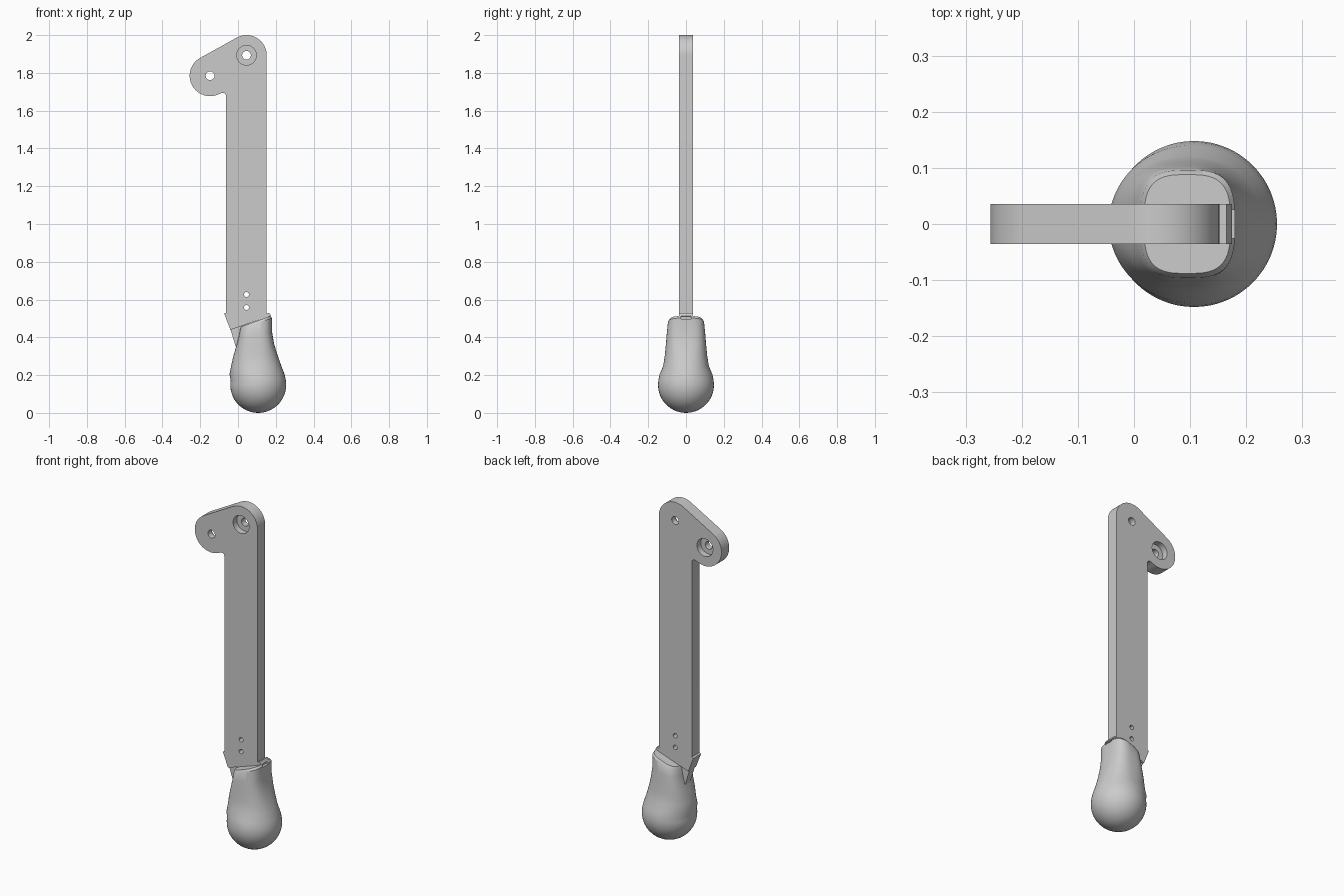
import bpy, bmesh
from math import sin, cos, pi, radians

cube = bpy.data.objects.get("Cube")
if cube:
    bpy.data.objects.remove(cube, do_unlink=True)

grey = bpy.data.materials.new("plain grey")
grey.use_nodes = True
grey.diffuse_color = (0.6, 0.6, 0.6, 1)
grey.node_tree.nodes["Principled BSDF"].inputs["Base Color"].default_value = (0.6, 0.6, 0.6, 1)


def finish(name, bm):
    bmesh.ops.recalc_face_normals(bm, faces=bm.faces)
    mesh = bpy.data.meshes.new(name)
    bm.to_mesh(mesh)
    bm.free()
    mesh.materials.append(grey)
    ob = bpy.data.objects.new(name, mesh)
    bpy.context.collection.objects.link(ob)
    return ob


def extrude_profile(name, points, y0, y1):
    bm = bmesh.new()
    face = bm.faces.new([bm.verts.new((x, y0, z)) for x, z in points])
    new = bmesh.ops.extrude_face_region(bm, geom=[face])["geom"]
    bmesh.ops.translate(bm, vec=(0, y1 - y0, 0),
                        verts=[v for v in new if isinstance(v, bmesh.types.BMVert)])
    return finish(name, bm)


def arc(cx, cz, r, a0, a1, n):
    angles = [radians(a0 + (a1 - a0) * i / n) for i in range(n + 1)]
    return [(cx + r * cos(a), cz + r * sin(a)) for a in angles]


def select(ob):
    bpy.ops.object.select_all(action="DESELECT")
    ob.select_set(True)
    bpy.context.view_layer.objects.active = ob


def cut(target, cutter):
    cutter.hide_render = True
    mod = target.modifiers.new("cut", "BOOLEAN")
    mod.operation, mod.solver, mod.object = "DIFFERENCE", "EXACT", cutter
    select(target)
    bpy.ops.object.modifier_apply(modifier=mod.name)
    bpy.data.objects.remove(cutter, do_unlink=True)


def drill(target, centre, r, y0=-0.1, y1=0.1):
    cut(target, extrude_profile("drill", arc(*centre, r, 0, 348.75, 31), y0, y1))


# Flat arm with two rounded lugs and a slanted lower end
T = 0.036
pivot, side = (0.045, 1.893), (-0.148, 1.785)
outline = arc(*pivot, 0.107, 0, 120, 20) + arc(*side, 0.108, 120, 295, 28)
outline += [(-0.085, 1.694), (-0.075, 1.694), (-0.067, 1.689), (-0.063, 1.68),
            (-0.063, 0.53), (-0.073, 0.525), (-0.04, 0.44),
            (0.175, 0.513), (0.165, 0.53), (0.152, 0.525)]
arm = extrude_profile("arm", outline, -T, T)
drill(arm, pivot, 0.023)
drill(arm, side, 0.023)
drill(arm, pivot, 0.052, -0.1, 0)
drill(arm, side, 0.052, 0, 0.1)
for z in (0.627, 0.558):
    drill(arm, (0.045, z), 0.013)

# Thin tongue joining the arm to the foot
tongue = extrude_profile("tongue", [(-0.04, 0.442), (-0.01, 0.345), (0.06, 0.345), (0.06, 0.474)],
                         -0.024, 0.024)

# Foot: lofted socket (left x, left z, right x, right z, half depth, squareness)
sections = [
    (0.018, 0.457, 0.172, 0.513, 0.088, 3.2),
    (0.012, 0.445, 0.180, 0.502, 0.096, 3.2),
    (0.004, 0.405, 0.180, 0.430, 0.102, 3.0),
    (-0.010, 0.350, 0.191, 0.365, 0.107, 2.8),
    (-0.025, 0.300, 0.208, 0.310, 0.112, 2.5),
    (-0.037, 0.245, 0.229, 0.250, 0.121, 2.2),
    (-0.045, 0.205, 0.247, 0.203, 0.140, 2.0),
]
# Ball at the bottom of the foot
BX, R = 0.107, 0.148
for i in range(13):
    a = radians(10 - 98 * i / 12)
    z = R + R * sin(a)
    sections.append((BX - R * cos(a), z, BX + R * cos(a), z, R * cos(a), 2))

bm = bmesh.new()
N = 64
rings = []
for xl, zl, xr, zr, hy, n in sections:
    ring = []
    for i in range(N):
        a = 2 * pi * i / N
        u = abs(cos(a)) ** (2 / n) * (1 if cos(a) > 0 else -1)
        v = abs(sin(a)) ** (2 / n) * (1 if sin(a) > 0 else -1)
        ring.append(bm.verts.new(((xl + xr) / 2 + u * (xr - xl) / 2, v * hy,
                                  (zl + zr) / 2 + u * (zr - zl) / 2)))
    rings.append(ring)
for a, b in zip(rings, rings[1:]):
    for i in range(N):
        j = (i + 1) % N
        bm.faces.new((a[i], a[j], b[j], b[i]))
bm.faces.new(rings[0])
bm.faces.new(rings[-1])
foot = finish("foot", bm)

# Small notch in the socket rim
cut(foot, extrude_profile("notch", [(0.165, 0.497), (0.2, 0.497), (0.2, 0.55), (0.165, 0.55)],
                          -0.026, 0.026))

for ob in (arm, tongue, foot):
    select(ob)
    bpy.ops.object.shade_smooth_by_angle(angle=radians(30))
